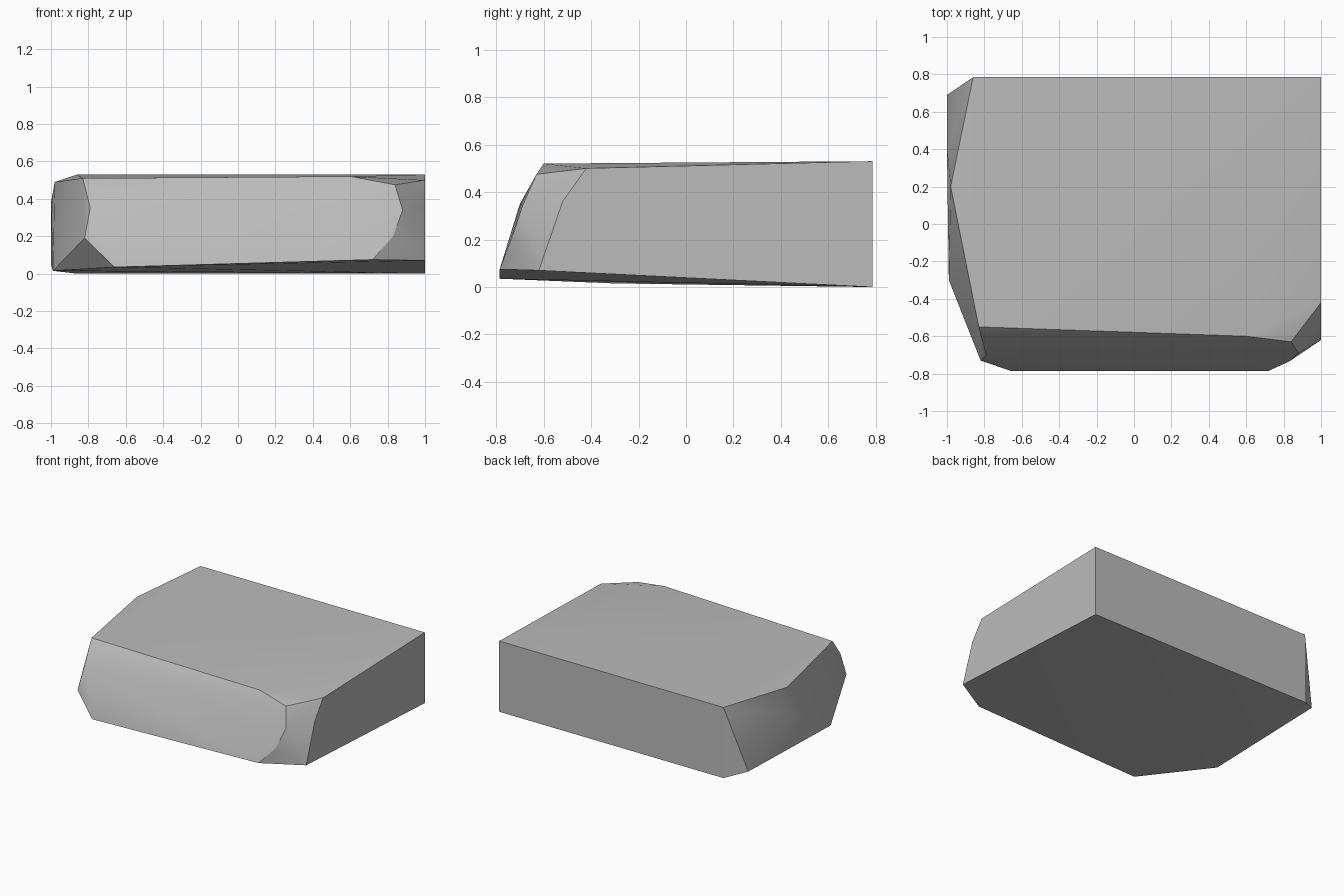
import bpy
import bmesh
import math

# Remove the default object
default_cube = bpy.data.objects.get("Cube")
if default_cube:
    bpy.data.objects.remove(default_cube, do_unlink=True)


def make_material(name, color):
    material = bpy.data.materials.new(name)
    material.use_nodes = True
    material.diffuse_color = color
    shader = material.node_tree.nodes["Principled BSDF"]
    shader.inputs["Base Color"].default_value = color
    return material


def make_faceted_solid(name, outlines, material):
    """Wrap a tight faceted skin around the corner outlines."""
    mesh = bpy.data.meshes.new(name)
    bm = bmesh.new()
    for outline in outlines:
        for corner in outline:
            bm.verts.new(corner)
    hull = bmesh.ops.convex_hull(bm, input=bm.verts[:])
    unused = [item for item in hull["geom_interior"] + hull["geom_unused"]
              if isinstance(item, bmesh.types.BMVert)]
    bmesh.ops.delete(bm, geom=list(set(unused)), context="VERTS")
    bmesh.ops.dissolve_limit(bm, angle_limit=math.radians(1),
                             verts=bm.verts[:], edges=bm.edges[:])
    bmesh.ops.recalc_face_normals(bm, faces=bm.faces[:])
    bm.to_mesh(mesh)
    bm.free()
    mesh.materials.append(material)
    solid = bpy.data.objects.new(name, mesh)
    bpy.context.collection.objects.link(solid)
    return solid


# Flat cut side and back of the slab
back = 0.785
square_corner = [(1, back, 0), (1, back, 0.53)]
cut_corner = [(-0.86, back, 0), (-0.86, back, 0.53)]

# Curved front face, listed down its left and right ends
front_left_end = [(-0.83, -0.55, 0.51), (-0.79, -0.7, 0.35),
                  (-0.82, -0.73, 0.19), (-0.66, -back, 0.035)]
front_right_end = [(0.6, -0.6, 0.52), (0.84, -0.63, 0.475),
                   (0.88, -0.69, 0.34), (0.83, -0.735, 0.2),
                   (0.72, -back, 0.075)]

# Chipped front corner where it meets the flat side
right_chip = [(1, -0.42, 0.5), (1, -0.52, 0.36), (1, -0.62, 0.07)]

# Rough broken side
rough_side = [(-0.99, -0.3, 0.015), (-0.98, 0.2, 0.49),
              (-1, 0.4, 0.38), (-1, 0.69, 0.05)]

stone_grey = make_material("stone grey", (0.5, 0.5, 0.5, 1))
slab = make_faceted_solid(
    "stone_slab",
    [square_corner, cut_corner, front_left_end, front_right_end,
     right_chip, rough_side],
    stone_grey)

# Soften the shallow facets and keep the hard breaks
bpy.ops.object.select_all(action="DESELECT")
slab.select_set(True)
bpy.context.view_layer.objects.active = slab
bpy.ops.object.shade_smooth_by_angle(angle=math.radians(28))
